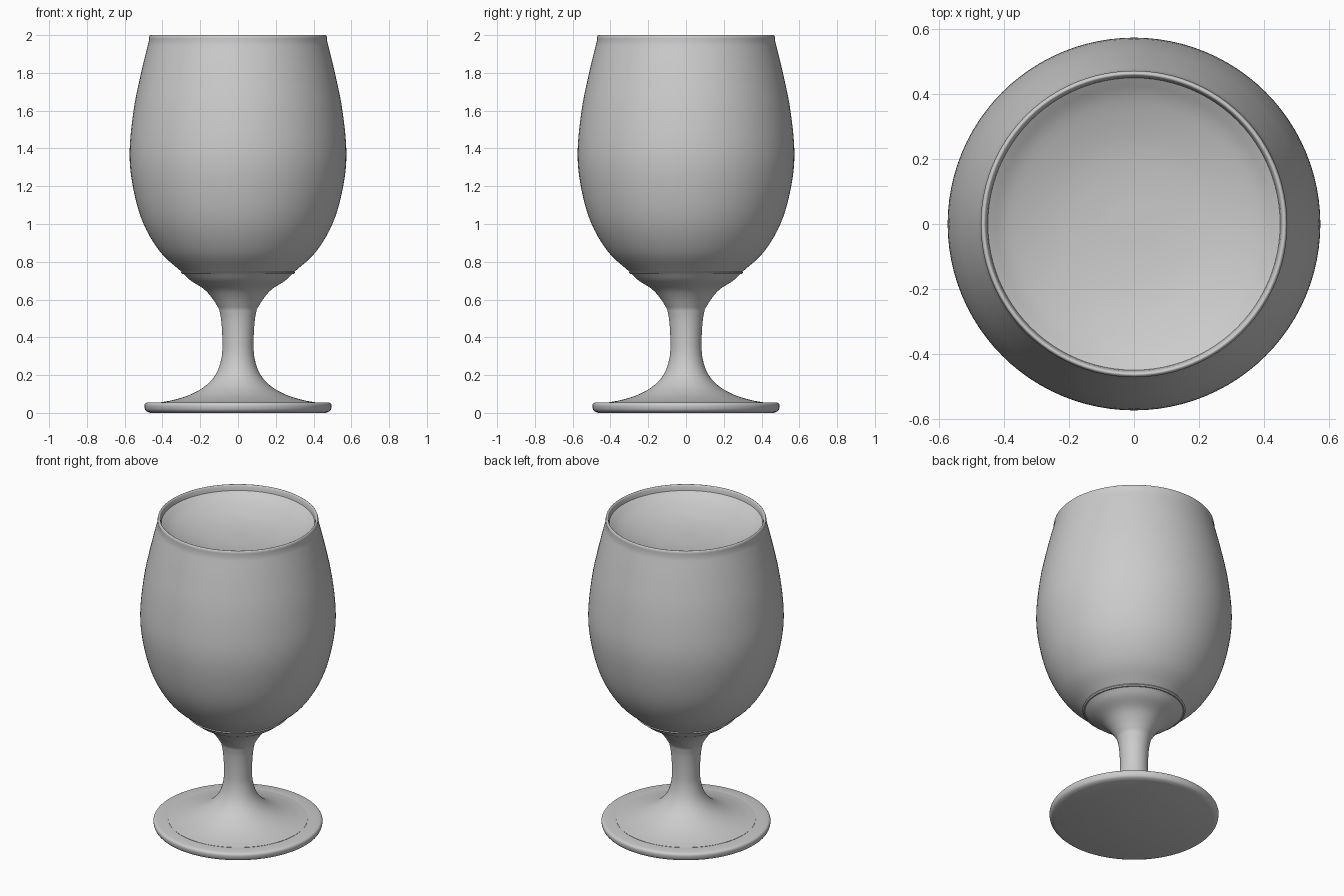
import bpy
import bmesh
from math import pi, radians
from mathutils import Vector

cube = bpy.data.objects.get("Cube")
if cube:
    bpy.data.objects.remove(cube)

grey = bpy.data.materials.new("light_grey")
grey.use_nodes = True
colour = (0.6, 0.6, 0.6, 1)
grey.diffuse_color = colour
grey.node_tree.nodes["Principled BSDF"].inputs["Base Color"].default_value = colour


def smooth_path(points, steps=5):
    """Catmull-Rom curve through (radius, height) points."""
    p = [Vector(q) for q in points]
    p = [2 * p[0] - p[1]] + p + [2 * p[-1] - p[-2]]
    path = []
    for a, b, c, d in zip(p, p[1:], p[2:], p[3:]):
        for i in range(steps):
            t = i / steps
            path.append(0.5 * (2 * b + (c - a) * t + (2 * a - 5 * b + 4 * c - d) * t ** 2
                               + (3 * b - a - 3 * c + d) * t ** 3))
    return path + [p[-2]]


def lathe(name, path, segments=96):
    """Turn a profile around the z axis."""
    bm = bmesh.new()
    verts = [bm.verts.new((max(r, 0), 0, z)) for r, z in path]
    edges = [bm.edges.new(pair) for pair in zip(verts, verts[1:])]
    bmesh.ops.spin(bm, geom=verts + edges, cent=(0, 0, 0), axis=(0, 0, 1),
                   angle=2 * pi, steps=segments)
    bmesh.ops.remove_doubles(bm, verts=bm.verts, dist=0.0005)
    bmesh.ops.recalc_face_normals(bm, faces=bm.faces)
    mesh = bpy.data.meshes.new(name)
    bm.to_mesh(mesh)
    bm.free()
    mesh.materials.append(grey)
    obj = bpy.data.objects.new(name, mesh)
    bpy.context.collection.objects.link(obj)
    bpy.ops.object.select_all(action="DESELECT")
    obj.select_set(True)
    bpy.context.view_layer.objects.active = obj
    bpy.ops.object.shade_smooth_by_angle(angle=radians(40))


# Bowl: outer wall, rounded rim and the shallow dished surface inside it
wall = smooth_path([(0.3, 0.748), (0.41, 0.85), (0.5, 1.0), (0.553, 1.18), (0.574, 1.37),
                    (0.553, 1.6), (0.513, 1.8), (0.47, 1.975)])
rim = smooth_path([(0.472, 1.985), (0.469, 1.996), (0.463, 2.0), (0.457, 1.996),
                   (0.453, 1.985)], 3)
dish = smooth_path([(0.45, 1.965), (0.38, 1.925), (0.25, 1.885), (0.12, 1.868), (0, 1.865)])
underside = [(0, 0.735), (0.295, 0.735), (0.303, 0.742)]
lathe("bowl", underside + wall + rim + dish)

# Stem: flared collar under the bowl, narrow waist and wide sweep to the foot
collar = smooth_path([(0.29, 0.737), (0.25, 0.7), (0.18, 0.655), (0.135, 0.605), (0.1, 0.55)])
waist = smooth_path([(0.1, 0.55), (0.089, 0.49), (0.083, 0.4), (0.086, 0.3), (0.114, 0.21),
                     (0.17, 0.145), (0.25, 0.098), (0.34, 0.069), (0.41, 0.056)])
lathe("stem", [(0, 0.737)] + collar + waist[1:] + [(0.41, 0.03), (0, 0.03)])

# Foot: thin disc with a rounded edge
edge = smooth_path([(0.478, 0.056), (0.49, 0.051), (0.496, 0.04), (0.493, 0.02),
                    (0.484, 0.008), (0.465, 0)], 3)
lathe("foot", [(0, 0.05), (0.4, 0.054)] + edge + [(0, 0)])
